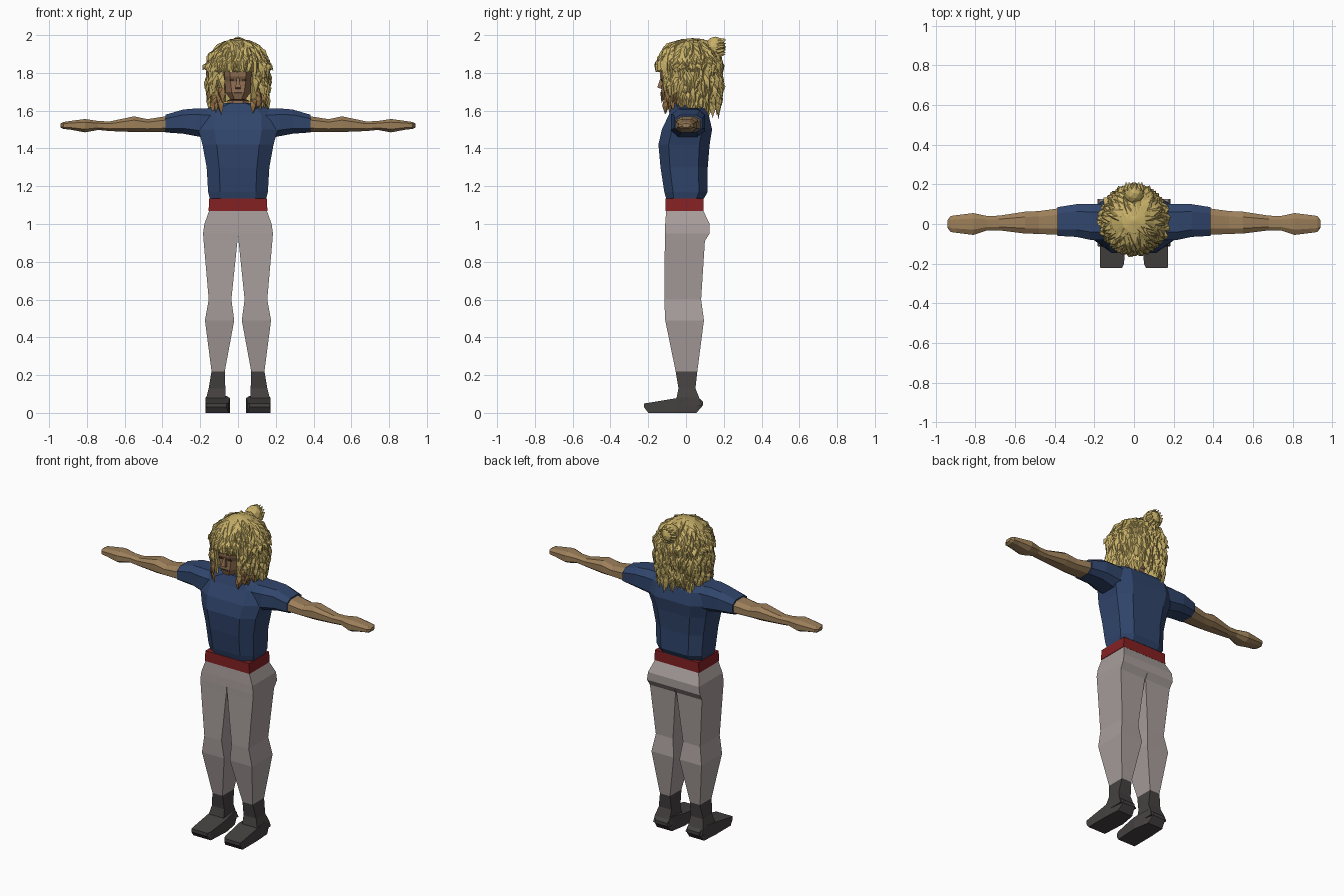
import bpy, bmesh, math, random
from mathutils import Vector

random.seed(4)
if "Cube" in bpy.data.objects:
    bpy.data.objects.remove(bpy.data.objects["Cube"], do_unlink=True)


def material(name, r, g, b):
    m = bpy.data.materials.new(name)
    m.use_nodes = True
    m.diffuse_color = (r, g, b, 1)
    m.node_tree.nodes["Principled BSDF"].inputs["Base Color"].default_value = (r, g, b, 1)
    return m


SKIN = material("skin", .33, .21, .1)
FACE = material("face skin", .27, .15, .08)
DARK = material("dark brown", .05, .03, .02)
HAIR = material("blond hair", .58, .44, .14)
LOCK = material("brown hair", .28, .16, .06)
BLUE = material("blue cloth", .03, .06, .15)
RED = material("red belt", .23, .015, .016)
GREY = material("grey cloth", .39, .34, .33)
BOOT = material("boot leather", .06, .053, .053)


def finish(name, bm, mats, mirror=False, normals=True):
    if normals:
        bmesh.ops.recalc_face_normals(bm, faces=bm.faces)
    me = bpy.data.meshes.new(name)
    bm.to_mesh(me)
    bm.free()
    ob = bpy.data.objects.new(name, me)
    bpy.context.collection.objects.link(ob)
    for m in mats:
        me.materials.append(m)
    if mirror:
        ob.modifiers.new("Mirror", "MIRROR")
    return ob


def loft(name, mat, axis, rings, chamfer=0.0, mirror=False):
    """Skin box or chamfered rings (position, a0, a1, b0, b1) along an axis."""
    bm = bmesh.new()
    loops = []
    for t, a0, a1, b0, b1 in rings:
        ca, cb = (a1 - a0) * chamfer, (b1 - b0) * chamfer
        if chamfer:
            pts = [(a0 + ca, b0), (a1 - ca, b0), (a1, b0 + cb), (a1, b1 - cb),
                   (a1 - ca, b1), (a0 + ca, b1), (a0, b1 - cb), (a0, b0 + cb)]
        else:
            pts = [(a0, b0), (a1, b0), (a1, b1), (a0, b1)]
        loop = []
        for p in pts:
            co = list(p)
            co.insert(axis, t)
            loop.append(bm.verts.new(co))
        loops.append(loop)
    for lo, hi in zip(loops, loops[1:]):
        for i in range(len(lo)):
            j = (i + 1) % len(lo)
            bm.faces.new((lo[i], lo[j], hi[j], hi[i]))
    bm.faces.new(loops[0])
    bm.faces.new(loops[-1])
    bmesh.ops.recalc_face_normals(bm, faces=bm.faces)
    if mirror:  # open the seam on the centre plane
        seam = [f for f in bm.faces if all(abs(v.co.x) < 1e-4 for v in f.verts)]
        bmesh.ops.delete(bm, geom=seam, context="FACES")
    return finish(name, bm, [mat], mirror, normals=False)


# Trousers, boots and belt
loft("trousers", GREY, 2, [
    (.22, .07, .14, -.055, .06), (.49, .02, .175, -.11, .095),
    (.6, .035, .155, -.115, .08), (.91, .003, .182, -.112, .1),
    (.95, 0, .185, -.112, .125), (1.0, 0, .178, -.11, .125),
    (1.07, 0, .153, -.105, .092)], mirror=True)
loft("boot_shafts", BOOT, 2, [
    (.04, .055, .17, -.05, .085), (.08, .065, .168, -.05, .07),
    (.13, .067, .155, -.04, .05), (.22, .07, .14, -.055, .06)], mirror=True)
loft("boot_feet", BOOT, 1, [
    (-.222, .06, .17, .03, .05), (-.2, .05, .172, 0, .053),
    (-.05, .042, .172, 0, .078), (.055, .06, .165, 0, .09),
    (.09, .07, .155, .04, .06)], mirror=True)
loft("belt", RED, 2, [(1.07, -.156, .156, -.108, .093),
                      (1.135, -.152, .152, -.108, .093)])

# Shirt with sleeves
loft("shirt", BLUE, 2, [
    (1.135, -.15, .15, -.105, .095), (1.17, -.158, .158, -.115, .115),
    (1.3, -.166, .166, -.135, .115), (1.42, -.188, .188, -.146, .125),
    (1.5, -.21, .21, -.128, .138), (1.58, -.205, .205, -.09, .12),
    (1.61, -.17, .17, -.08, .1), (1.64, -.07, .07, -.07, .06)], chamfer=.2)
loft("sleeves", BLUE, 0, [
    (.14, -.08, .1, 1.45, 1.61), (.22, -.08, .1, 1.465, 1.612),
    (.29, -.065, .1, 1.478, 1.606), (.385, -.06, .085, 1.485, 1.578)],
    chamfer=.22, mirror=True)

# Bare arms ending in mitten hands
loft("arms", SKIN, 0, [
    (.37, -.055, .08, 1.488, 1.572), (.48, -.05, .065, 1.488, 1.555),
    (.55, -.048, .062, 1.487, 1.57), (.68, -.032, .042, 1.492, 1.543),
    (.74, -.032, .04, 1.498, 1.545), (.81, -.055, .055, 1.485, 1.556),
    (.89, -.045, .045, 1.5, 1.545), (.925, -.04, .04, 1.503, 1.54),
    (.94, -.02, .02, 1.512, 1.532)], chamfer=.24, mirror=True)

# Head with neck, nose, eyes and mouth
loft("head", FACE, 2, [
    (1.58, -.06, .06, -.06, .06), (1.655, -.055, .055, -.055, .06),
    (1.66, -.04, .04, -.12, .06), (1.7, -.07, .07, -.132, .09),
    (1.755, -.083, .083, -.126, .12), (1.78, -.086, .086, -.138, .13),
    (1.85, -.09, .09, -.14, .14), (1.93, -.06, .06, -.08, .09)], chamfer=.26)
loft("nose", FACE, 2, [(1.715, -.012, .012, -.13, -.12), (1.723, -.014, .014, -.152, -.12),
                       (1.775, -.006, .006, -.135, -.12)])
loft("mouth", DARK, 2, [(1.692, -.022, .022, -.134, -.126), (1.698, -.022, .022, -.134, -.126)])
loft("eyes", DARK, 2, [(1.757, .02, .042, -.132, -.124), (1.768, .02, .042, -.134, -.126)],
     mirror=True)


def scalp(a, u, lift=0.0):
    """Hair surface: a is the angle from the front, u runs crown 0, rim 1, down."""
    if u < 1:
        r, z = math.sin(u * math.pi / 2), 1.815 + (.168 + lift) * math.cos(u * math.pi / 2)
    else:
        r, z = 1 - .13 * (u - 1), 1.815 - .2 * (u - 1)
    return Vector(((.158 * r + lift * min(1, r)) * math.sin(a),
                   .018 - (.168 * r + lift * min(1, r)) * math.cos(a), z))


# Hair shell, open around the face
OPEN = .62
bm = bmesh.new()
steps = 30
levels = [.02, .25, .5, .75, 1, 1.05, 1.4, 1.85]
grid = [[bm.verts.new(scalp(2 * math.pi * (i + .5) / steps, u)) for i in range(steps)]
        for u in levels]
for k in range(len(levels) - 1):
    for i in range(steps):
        mid = 2 * math.pi * (i + 1) / steps
        if levels[k] > 1.02 and min(mid, 2 * math.pi - mid) < OPEN:
            continue
        j = (i + 1) % steps
        bm.faces.new((grid[k][i], grid[k][j], grid[k + 1][j], grid[k + 1][i]))
bm.faces.new(grid[0])
shell = finish("hair_shell", bm, [HAIR])
thick = shell.modifiers.new("Thickness", "SOLIDIFY")
thick.thickness = .012

# Jagged locks laid over the shell
bm = bmesh.new()


def lock(root, tip, side, out, width, bulge, colour=0):
    ridge = root.lerp(tip, .45) + out * bulge
    v = [bm.verts.new(p) for p in (root - side * width, root + side * width, tip, ridge,
                                   root.lerp(tip, .5) - side * width * 1.1,
                                   root.lerp(tip, .5) + side * width * 1.1)]
    for idx in ((0, 1, 3), (1, 5, 3), (5, 2, 3), (2, 4, 3), (4, 0, 3), (0, 4, 2, 5, 1)):
        bm.faces.new([v[i] for i in idx]).material_index = colour


def surface_lock(a, u, length, width, flare):
    twist = random.uniform(-.16, .16)
    out = Vector((math.sin(a), -math.cos(a), .35 if u < 1 else 0)).normalized()
    side = Vector((math.cos(a), math.sin(a), 0))
    brown = u > 1.35 and abs(a) < 1.25
    lock(scalp(a, u, .002), scalp(a + twist, u + length, flare), side, out, width,
         random.uniform(.012, .022), int(brown))


for n in range(190):  # crown
    a, u = random.uniform(-math.pi, math.pi), math.sqrt(random.random()) * .85
    surface_lock(a, u, min(random.uniform(.3, .5), 1.06 - u), random.uniform(.01, .022), .012)
for n in range(44):  # fringe and rim
    a = 2 * math.pi * n / 44 - math.pi
    front = abs(a) < OPEN
    surface_lock(a, .72, .34 if front else random.uniform(.4, .6), .02, .014)
for n in range(210):  # hanging sides and back
    a = random.uniform(OPEN, 2 * math.pi - OPEN)
    if a > math.pi:
        a -= 2 * math.pi
    u = random.uniform(.95, 1.8)
    end = 2.2 if abs(a) < 2 else 2.38
    surface_lock(a, u, min(random.uniform(.3, .6), end - u), random.uniform(.012, .022),
                 random.uniform(.004, .03))
for s in (-1, 1):  # tufts over the ears
    for n in range(5):
        a = s * (1.2 + n * .22)
        surface_lock(a, .85, .16, .018, .03)
for n in range(14):  # ragged tuft at the back of the crown
    a = 2 * math.pi * n / 14
    out = Vector((math.cos(a), .2, math.sin(a)))
    base = Vector((0, .13, 1.925))
    lock(base + out * .035, base + Vector((0, .075, .015)) + out * .04,
         Vector((-math.sin(a), 0, math.cos(a))), out, .016, .018)
finish("hair_locks", bm, [HAIR, LOCK])

# Core of the tuft
bm = bmesh.new()
bmesh.ops.create_icosphere(bm, subdivisions=2, radius=1)
for v in bm.verts:
    v.co = Vector((v.co.x * .05, .155 + v.co.y * .055, 1.937 + v.co.z * .055))
finish("hair_tuft", bm, [HAIR])
